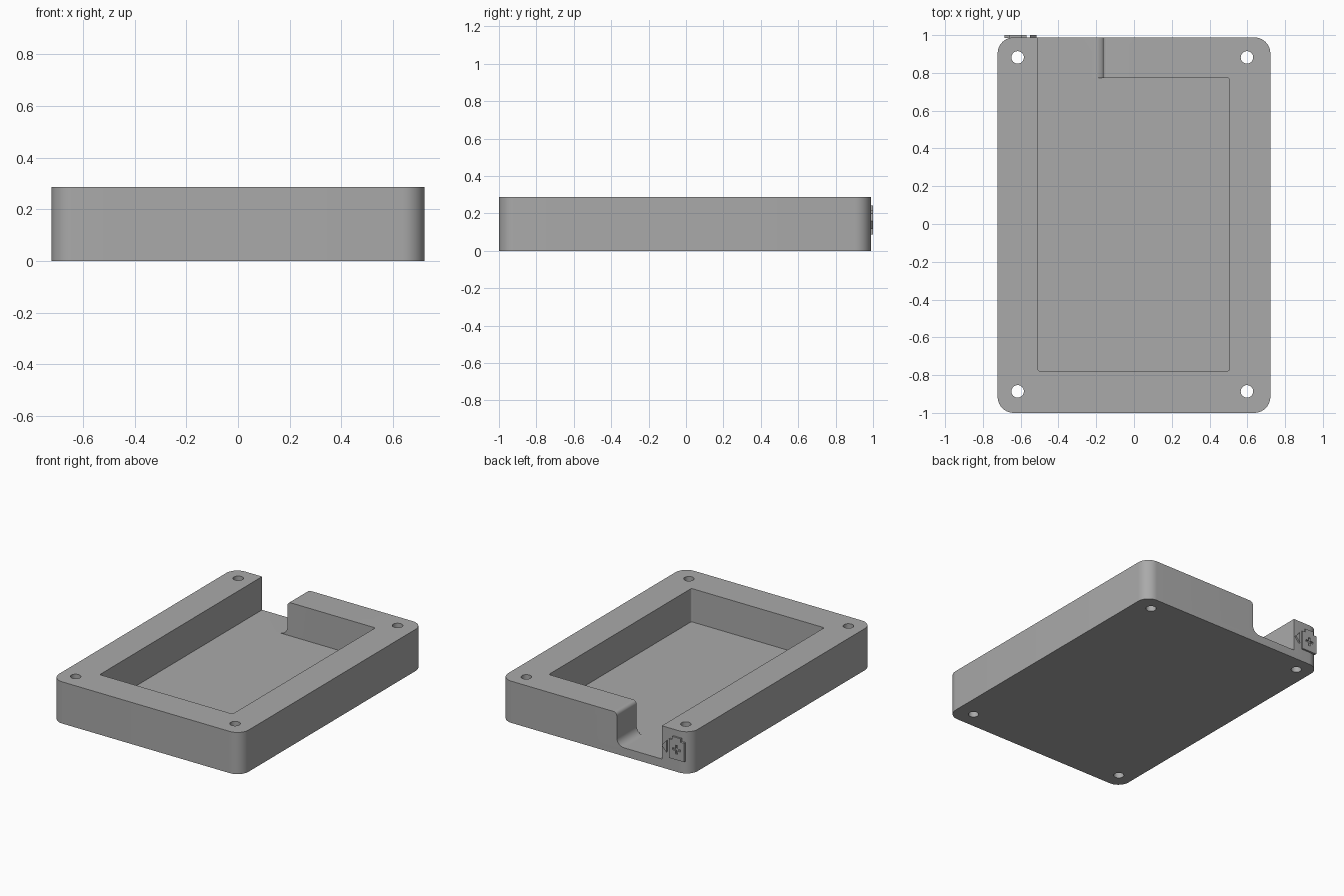
import bpy
from math import pi, sin, cos
from mathutils import Vector

cube = bpy.data.objects.get("Cube")
if cube:
    bpy.data.objects.remove(cube, do_unlink=True)

grey = bpy.data.materials.new("plain grey")
grey.use_nodes = True
colour = (0.4, 0.4, 0.4, 1)
grey.diffuse_color = colour
grey.node_tree.nodes["Principled BSDF"].inputs["Base Color"].default_value = colour


def prism(name, outline, axis, low, high):
    """Extrude a flat outline along z, or along y when the outline is in x and z."""
    def place(p, t):
        return (p[0], p[1], t) if axis == "z" else (p[0], t, p[1])
    n = len(outline)
    verts = [place(p, t) for t in (low, high) for p in outline]
    faces = [list(range(n))[::-1], list(range(n, 2 * n))]
    faces += [(i, (i + 1) % n, n + (i + 1) % n, n + i) for i in range(n)]
    if axis == "y":
        faces = [list(f)[::-1] for f in faces]
    mesh = bpy.data.meshes.new(name)
    mesh.from_pydata(verts, [], faces)
    mesh.materials.append(grey)
    obj = bpy.data.objects.new(name, mesh)
    bpy.context.collection.objects.link(obj)
    return obj


def arc(cx, cy, r, start, end, steps=10):
    return [(cx + r * cos(start + (end - start) * i / steps),
             cy + r * sin(start + (end - start) * i / steps)) for i in range(steps + 1)]


def rounded(x0, x1, y0, y1, r):
    return (arc(x1 - r, y1 - r, r, 0, pi / 2) + arc(x0 + r, y1 - r, r, pi / 2, pi)
            + arc(x0 + r, y0 + r, r, pi, 1.5 * pi) + arc(x1 - r, y0 + r, r, 1.5 * pi, 2 * pi))


def cut(target, cutter):
    mod = target.modifiers.new("cut", "BOOLEAN")
    mod.operation = "DIFFERENCE"
    mod.solver = "EXACT"
    mod.object = cutter
    bpy.context.view_layer.objects.active = target
    bpy.ops.object.modifier_apply(modifier=mod.name)
    bpy.data.objects.remove(cutter, do_unlink=True)


height, floor, back = 0.287, 0.058, 0.988

# Rounded block
tray = prism("tray_body", rounded(-0.722, 0.722, -1, back, 0.085), "z", 0, height)

# Main pocket
cut(tray, prism("pocket_cutter", rounded(-0.508, 0.504, -0.778, 0.773, 0.01), "z", floor, 0.4))

# Cable opening: filleted at the floor and rounded over at the top of one wall
wall, fillet, lip = -0.165, 0.055, 0.025
slot = [(-0.508, floor)]
slot += arc(wall - fillet, floor + fillet, fillet, -pi / 2, 0)
slot += arc(wall + lip, height - lip, lip, pi, pi / 2)
slot += [(wall + lip, 0.4), (-0.508, 0.4)]
cut(tray, prism("slot_cutter", slot, "y", 0.7, 1.1))

# Screw holes through the corners
for x in (-0.616, 0.598):
    for y in (-0.886, 0.882):
        cut(tray, prism("hole_cutter", arc(x, y, 0.033, 0, 2 * pi, 32)[:-1], "z", -0.1, 0.4))

# Raised battery symbol with a cut-out plus sign
x0, x1, z0, z1, z2 = -0.685, -0.57, 0.088, 0.218, 0.242
battery = prism("battery_symbol", [
    (x0, z0), (x1, z0), (x1, z1), (x1 - 0.025, z1), (x1 - 0.025, z2),
    (x0 + 0.025, z2), (x0 + 0.025, z1), (x0, z1)], "y", back - 0.004, 1)
cx, cz, a, b = (x0 + x1) / 2, 0.158, 0.007, 0.03
plus = [(a, a), (a, b), (-a, b), (-a, a), (-b, a), (-b, -a),
        (-a, -a), (-a, -b), (a, -b), (a, -a), (b, -a), (b, a)]
cut(battery, prism("plus_cutter", [(cx + x, cz + z) for x, z in plus], "y", back + 0.001, 1.1))

# Raised arrow pointing at the opening
arrow = prism("arrow_symbol", [(-0.515, 0.16), (-0.55, 0.2), (-0.55, 0.12)], "y", back - 0.004, 1)

# Smooth the curved walls, keep hard edges
bpy.ops.object.select_all(action="DESELECT")
for obj in (tray, battery, arrow):
    obj.select_set(True)
bpy.context.view_layer.objects.active = tray
bpy.ops.object.shade_smooth_by_angle(angle=pi / 6)
